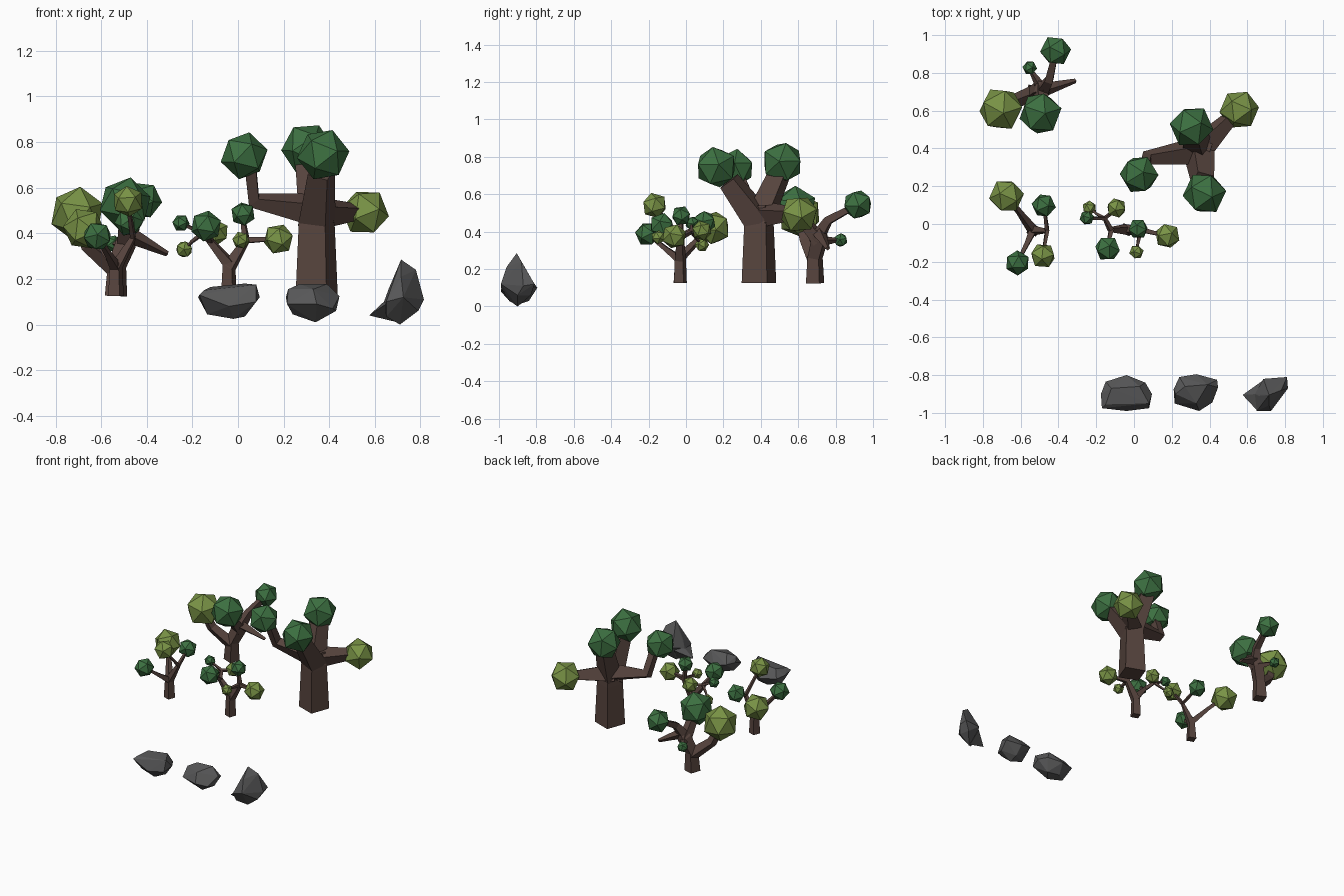
import bpy, bmesh, math, random
from mathutils import Vector, Matrix, Euler

random.seed(4)


def mat(name, rgb):
    m = bpy.data.materials.new(name)
    m.diffuse_color = (*rgb, 1)
    return m


BARK = mat("bark", (0.095, 0.058, 0.048))
DARK = mat("dark_leaf", (0.045, 0.16, 0.052))
LIGHT = mat("light_leaf", (0.19, 0.29, 0.06))
STONE = mat("stone", (0.095, 0.095, 0.097))


def finish(bm, name, material):
    bmesh.ops.recalc_face_normals(bm, faces=bm.faces)
    me = bpy.data.meshes.new(name)
    bm.to_mesh(me)
    bm.free()
    me.materials.append(material)
    ob = bpy.data.objects.new(name, me)
    bpy.context.collection.objects.link(ob)


def limb(bm, nodes):
    """Four-sided tapered tube through (x, y, z, radius) nodes."""
    pts = [Vector(n[:3]) for n in nodes]
    tangent = (pts[1] - pts[0]).normalized()
    rot = Vector((0, 0, 1)).rotation_difference(tangent)
    rings = []
    for i, p in enumerate(pts):
        a = (p - pts[i - 1]).normalized() if i else tangent
        b = (pts[i + 1] - p).normalized() if i < len(pts) - 1 else a
        t = (a + b).normalized()
        rot = tangent.rotation_difference(t) @ rot
        tangent = t
        ring = []
        for k in range(4):
            ang = math.radians(25 + 90 * k)
            off = Vector((math.cos(ang), math.sin(ang), 0)) * nodes[i][3]
            ring.append(bm.verts.new(p + rot @ off))
        rings.append(ring)
    for r0, r1 in zip(rings, rings[1:]):
        for k in range(4):
            j = (k + 1) % 4
            bm.faces.new((r0[k], r0[j], r1[j], r1[k]))
    bm.faces.new(rings[0][::-1])
    bm.faces.new(rings[-1])


def tree(name, limbs, leaves):
    bm = bmesh.new()
    for nodes in limbs:
        limb(bm, nodes)
    finish(bm, name + "_trunk", BARK)
    for i, (x, y, z, r, material) in enumerate(leaves):
        bm = bmesh.new()
        spin = Euler([random.uniform(0, 6.28) for _ in range(3)]).to_matrix().to_4x4()
        bmesh.ops.create_icosphere(bm, subdivisions=1, radius=r,
                                   matrix=Matrix.Translation((x, y, z)) @ spin)
        finish(bm, f"{name}_leaf_ball_{i + 1}", material)


def rock(name, *hulls):
    bm = bmesh.new()
    for pts in hulls:
        vs = [bm.verts.new(p) for p in pts]
        res = bmesh.ops.convex_hull(bm, input=vs)
        junk = [v for v in res["geom_interior"] if isinstance(v, bmesh.types.BMVert)]
        bmesh.ops.delete(bm, geom=junk, context='VERTS')
    finish(bm, name, STONE)


# Large tree
tree("large_tree", [
    [(.345, .39, .125, .102), (.345, .39, .42, .088), (.345, .39, .54, .078)],
    [(.345, .385, .45, .085), (.31, .5, .71, .065)],
    [(.345, .395, .45, .09), (.365, .23, .67, .065)],
    [(.36, .39, .5, .08), (.07, .35, .545, .04), (.055, .29, .69, .034)],
    [(.33, .38, .49, .08), (.51, .56, .495, .042)],
], [
    (.305, .515, .77, .117, DARK), (.373, .162, .745, .117, DARK),
    (.027, .262, .74, .106, DARK), (.557, .605, .493, .107, LIGHT)])

# Medium tree, with one bare limb
tree("medium_tree", [
    [(-.535, .69, .125, .054), (-.53, .69, .26, .045), (-.49, .715, .36, .05), (-.46, .72, .41, .03)],
    [(-.53, .69, .24, .045), (-.66, .64, .35, .035), (-.7, .615, .45, .03)],
    [(-.49, .715, .35, .045), (-.49, .62, .47, .035)],
    [(-.48, .71, .38, .042), (-.45, .76, .46, .03), (-.42, .89, .53, .022)],
    [(-.48, .71, .395, .038), (-.31, .758, .31, .012)],
    [(-.49, .72, .35, .03), (-.548, .815, .355, .01)],
], [
    (-.705, .608, .485, .122, LIGHT), (-.495, .585, .53, .118, DARK),
    (-.415, .918, .545, .083, DARK), (-.552, .827, .355, .039, DARK)])

# Small tree with two forks
tree("small_forked_tree", [
    [(-.04, -.03, .125, .038), (-.04, -.03, .27, .032), (-.125, -.03, .37, .018), (-.155, .03, .4, .012)],
    [(-.04, -.03, .25, .034), (.035, -.03, .37, .02), (.022, -.026, .46, .012)],
    [(-.12, -.03, .365, .017), (-.138, -.11, .42, .011)],
    [(-.155, .03, .4, .012), (-.1, .075, .4, .009)],
    [(-.155, .03, .4, .012), (-.24, .03, .44, .008)],
    [(-.155, .03, .4, .012), (-.2, .055, .365, .009), (-.23, .08, .335, .007)],
    [(.035, -.03, .37, .018), (.15, -.058, .375, .012)],
    [(.035, -.03, .37, .016), (.015, -.13, .37, .008)],
], [
    (-.14, -.13, .432, .07, DARK), (-.093, .085, .405, .055, LIGHT),
    (-.25, .032, .445, .039, DARK), (-.236, .085, .33, .039, LIGHT),
    (.022, -.026, .485, .055, DARK), (.013, -.148, .37, .039, LIGHT),
    (.177, -.063, .375, .069, LIGHT)])

# Small slender tree
tree("slender_tree", [
    [(-.535, -.032, .125, .038), (-.535, -.032, .26, .03), (-.605, .06, .35, .018), (-.66, .13, .41, .016)],
    [(-.535, -.032, .25, .028), (-.57, -.11, .31, .017), (-.61, -.19, .375, .012)],
    [(-.535, -.032, .25, .03), (-.46, -.035, .38, .015), (-.475, .085, .44, .01)],
    [(-.46, -.035, .38, .014), (-.48, -.15, .515, .01)],
], [
    (-.675, .148, .42, .094, LIGHT), (-.478, .098, .45, .065, DARK),
    (-.482, -.168, .54, .07, LIGHT), (-.617, -.206, .388, .067, DARK)])

# Rocks
rock("flat_rock", [
    (-.175, -.9, .12), (-.17, -.975, .13), (-.15, -.835, .11), (-.04, -.8, .1),
    (.06, -.84, .12), (.095, -.9, .12), (.08, -.975, .1), (-.04, -.99, .08),
    (-.12, -.87, .165), (.03, -.86, .18), (.08, -.95, .175), (-.15, -.955, .15),
    (-.135, -.92, .045), (-.02, -.94, .025), (.03, -.88, .035), (-.06, -.86, .035)])
rock("round_rock", [
    (.21, -.875, .12), (.215, -.95, .09), (.24, -.81, .12), (.33, -.795, .1),
    (.44, -.825, .11), (.445, -.865, .125), (.415, -.945, .07), (.345, -.99, .09),
    (.27, -.86, .178), (.39, -.85, .178), (.33, -.95, .155), (.22, -.9, .155),
    (.34, -.9, .01), (.24, -.9, .045), (.43, -.89, .06), (.34, -.84, .03)])
rock("peaked_rock", [
    (.715, -.905, .285), (.78, -.88, .24), (.725, -.99, .12), (.65, -.99, .1),
    (.815, -.87, .11), (.81, -.81, .12), (.685, -.82, .12), (.79, -.9, .06),
    (.71, -.9, 0), (.64, -.9, .1), (.66, -.91, .155), (.715, -.96, .21),
    (.65, -.95, .035), (.77, -.83, .06)],
    [(.575, -.905, .04), (.65, -.9, .11), (.65, -.985, .09), (.68, -.83, .1), (.7, -.9, .01)])
